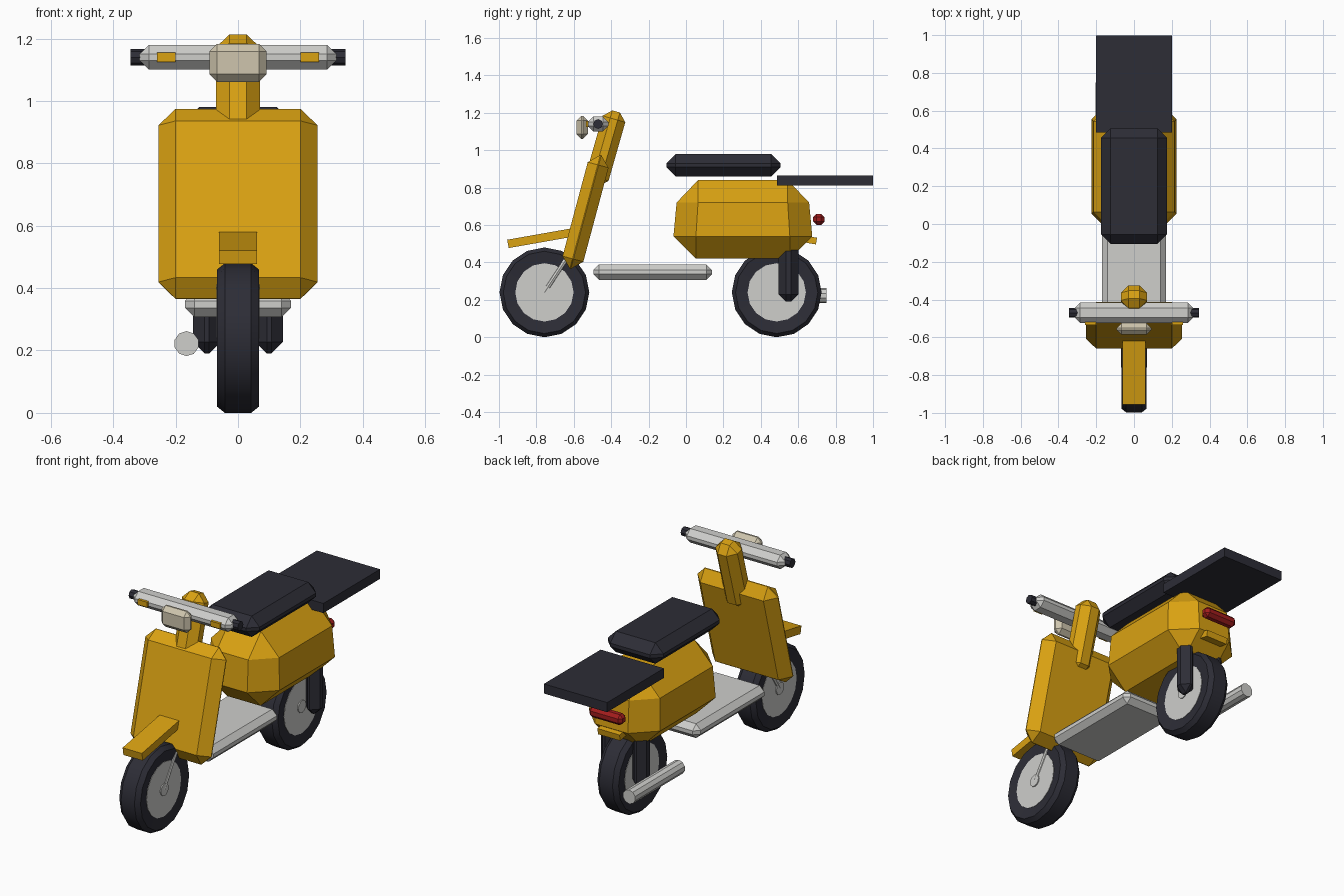
import bpy, bmesh
from math import radians, pi, cos, sin
from mathutils import Matrix, Vector

cube = bpy.data.objects.get("Cube")
if cube:
    bpy.data.objects.remove(cube, do_unlink=True)


def material(name, rgb):
    m = bpy.data.materials.new(name)
    m.use_nodes = True
    m.diffuse_color = (*rgb, 1)
    m.node_tree.nodes["Principled BSDF"].inputs["Base Color"].default_value = (*rgb, 1)
    return m


YELLOW = material("golden yellow paint", (0.70, 0.36, 0.006))
DARK = material("dark rubber", (0.026, 0.026, 0.037))
GREY = material("light grey metal", (0.62, 0.62, 0.60))
CREAM = material("cream lamp", (0.62, 0.56, 0.42))
RED = material("red lamp", (0.36, 0.012, 0.012))


def finish(name, bm, mat):
    bmesh.ops.recalc_face_normals(bm, faces=bm.faces[:])
    mesh = bpy.data.meshes.new(name)
    bm.to_mesh(mesh)
    bm.free()
    mesh.materials.append(mat)
    obj = bpy.data.objects.new(name, mesh)
    bpy.context.collection.objects.link(obj)
    return obj


def box(name, mat, size, loc, bevel=0, tilt=0, taper=1):
    """Chamfered box; tilt turns it about x, taper shrinks the upper half."""
    bm = bmesh.new()
    bmesh.ops.create_cube(bm, size=1)
    bmesh.ops.scale(bm, vec=size, verts=bm.verts[:])
    if bevel:
        bmesh.ops.bevel(bm, geom=bm.edges[:], offset=bevel, segments=1,
                        affect='EDGES', clamp_overlap=True)
    for v in bm.verts:
        if v.co.z > 0:
            v.co.x *= taper
            v.co.y *= taper
    bm.transform(Matrix.Translation(loc) @ Matrix.Rotation(radians(tilt), 4, 'X'))
    return finish(name, bm, mat)


def rod(name, mat, start, end, radius, sides):
    a, b = Vector(start), Vector(end)
    bm = bmesh.new()
    bmesh.ops.create_cone(bm, cap_ends=True, segments=sides, radius1=radius,
                          radius2=radius, depth=(b - a).length)
    turn = (b - a).to_track_quat('Z', 'Y').to_matrix().to_4x4()
    bm.transform(Matrix.Translation((a + b) / 2) @ turn)
    return finish(name, bm, mat)


def tyre(name, y, z, sides=16):
    """Ring profile of (radius, x) swept around the axle."""
    half = [(0.15, 0.058), (0.22, 0.067), (0.24, 0.042)]
    profile = half + [(r, -x) for r, x in reversed(half)]
    bm = bmesh.new()
    rings = []
    for i in range(sides):
        a = 2 * pi * i / sides
        rings.append([bm.verts.new((x, y + r * cos(a), z + r * sin(a))) for r, x in profile])
    n = len(profile)
    for i in range(sides):
        p, q = rings[i], rings[(i + 1) % sides]
        for j in range(n):
            k = (j + 1) % n
            bm.faces.new((p[j], p[k], q[k], q[j]))
    obj = finish(name, bm, DARK)
    bpy.ops.object.select_all(action='DESELECT')
    obj.select_set(True)
    bpy.context.view_layer.objects.active = obj
    bpy.ops.object.shade_smooth_by_angle(angle=radians(30))


# Wheels
AXLE = 0.24
for end, y in (("front", -0.757), ("rear", 0.485)):
    tyre(end + "_tyre", y, AXLE)
    rod(end + "_rim", GREY, (-0.061, y, AXLE), (0.061, y, AXLE), 0.156, 16)
    rod(end + "_hub", GREY, (-0.067, y, AXLE), (0.067, y, AXLE), 0.035, 12)

# Front shield, steering column and mudguard
box("front_shield", YELLOW, (0.51, 0.115, 0.63), (0, -0.537, 0.67), 0.055, -15)
box("steering_column", YELLOW, (0.14, 0.126, 0.41), (0, -0.43, 1.01), 0.042, -16)
box("front_mudguard", YELLOW, (0.122, 0.39, 0.045), (0, -0.76, 0.533), 0, 10)

# Handlebar and headlamp
box("handlebar", GREY, (0.63, 0.11, 0.08), (0, -0.47, 1.14), 0.03)
box("headlamp", CREAM, (0.184, 0.06, 0.122), (0, -0.555, 1.122), 0.025)

# Footboard
box("footboard", GREY, (0.34, 0.635, 0.082), (0, -0.178, 0.348), 0.03)

# Rear body, seat and rack
box("rear_body", YELLOW, (0.45, 0.742, 0.42), (0, 0.304, 0.63), 0.12, 0, 0.955)
box("seat", DARK, (0.35, 0.61, 0.12), (0, 0.2, 0.92), 0.05)
box("rear_rack", DARK, (0.4, 0.513, 0.055), (0, 0.742, 0.838))
box("tail_lamp", RED, (0.21, 0.06, 0.06), (0, 0.71, 0.63), 0.018)
box("rear_mudguard", YELLOW, (0.14, 0.3, 0.036), (0, 0.55, 0.54), 0, -10)

# Paired parts
for side, s in (("left", 1), ("right", -1)):
    rod(side + "_grip", DARK, (s * 0.28, -0.47, 1.14), (s * 0.345, -0.47, 1.14), 0.026, 8)
    box(side + "_indicator", YELLOW, (0.06, 0.04, 0.03), (s * 0.23, -0.515, 1.14))
    rod(side + "_fork", GREY, (s * 0.055, -0.757, AXLE), (s * 0.055, -0.6, 0.48), 0.014, 8)
    box(side + "_rear_strut", DARK, (0.09, 0.105, 0.36), (s * 0.1, 0.548, 0.37), 0.038)

# Exhaust pipe
rod("exhaust_pipe", GREY, (-0.165, 0.3, 0.222), (-0.165, 0.75, 0.222), 0.04, 10)
